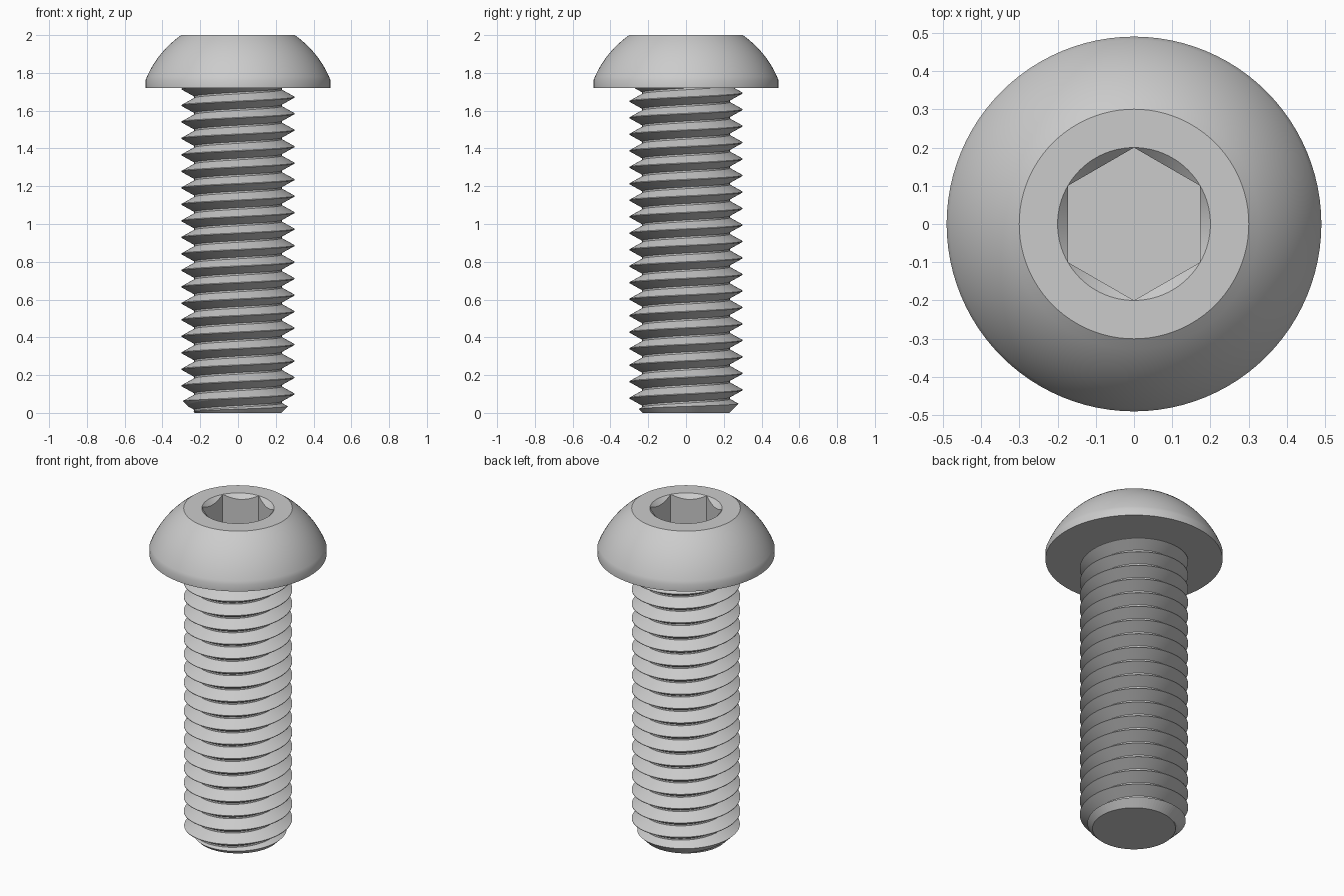
import bpy, bmesh
from math import cos, sin, pi, sqrt, radians

cube = bpy.data.objects.get("Cube")
if cube:
    bpy.data.objects.remove(cube)

SEG = 96
PITCH = 0.0873
CREST_R, ROOT_R = 0.3, 0.232
HEAD_Z, TOP = 1.72, 2.0

steel = bpy.data.materials.new("grey steel")
steel.use_nodes = True
steel.diffuse_color = (0.6, 0.6, 0.6, 1)
steel.node_tree.nodes["Principled BSDF"].inputs["Base Color"].default_value = (0.6, 0.6, 0.6, 1)


def make_object(name, bm):
    bmesh.ops.remove_doubles(bm, verts=bm.verts, dist=1e-5)
    bmesh.ops.recalc_face_normals(bm, faces=bm.faces)
    mesh = bpy.data.meshes.new(name)
    bm.to_mesh(mesh)
    bm.free()
    obj = bpy.data.objects.new(name, mesh)
    bpy.context.collection.objects.link(obj)
    mesh.materials.append(steel)
    return obj


def lathe(name, rows):
    """Rows are functions of the angle giving (radius, height); both ends are capped."""
    bm = bmesh.new()
    rings = []
    for row in rows:
        ring = []
        for i in range(SEG):
            a = 2 * pi * i / SEG
            r, z = row(a)
            ring.append(bm.verts.new((r * cos(a), r * sin(a), z)))
        rings.append(ring)
    for lo, hi in zip(rings, rings[1:]):
        for i in range(SEG):
            j = (i + 1) % SEG
            bm.faces.new((lo[i], lo[j], hi[j], hi[i]))
    bm.faces.new(rings[0])
    bm.faces.new(rings[-1])
    return make_object(name, bm)


def circle(r, z):
    return lambda a: (r, z)


def shade(obj, angle):
    bpy.ops.object.select_all(action='DESELECT')
    obj.select_set(True)
    bpy.context.view_layer.objects.active = obj
    bpy.ops.object.shade_smooth_by_angle(angle=radians(angle))


# Domed head with hexagonal socket
DOME_C, DOME_R = 1.567, 0.527
SOCKET_R = 0.2


def hex_radius(a):
    return SOCKET_R * cos(pi / 6) / cos((a - pi / 6) % (pi / 3) - pi / 6)


rows = [circle(0.49, HEAD_Z)]
for k in range(13):
    z = 1.76 + (TOP - 1.76) * k / 12
    rows.append(circle(sqrt(DOME_R ** 2 - (z - DOME_C) ** 2), z))
rows += [circle(SOCKET_R, TOP),
         lambda a: (hex_radius(a), TOP - (SOCKET_R - hex_radius(a))),
         lambda a: (hex_radius(a), TOP - 0.18)]
head = lathe("button_head", rows)
shade(head, 25)

# Threaded shank: one profile swept along a helix, then trimmed flat
PROFILE = [(0.0, ROOT_R), (0.1, ROOT_R), (0.53, CREST_R), (0.57, CREST_R), (1.0, ROOT_R)]
PHASE = 0.1 - 0.55 * PITCH
turns = int(HEAD_Z / PITCH) + 5
bm = bmesh.new()
previous = None
for n in range(turns * SEG + 1):
    a = 2 * pi * n / SEG
    base = PHASE + PITCH * (n / SEG - 3)
    strip = [bm.verts.new((r * cos(a), r * sin(a), base + t * PITCH)) for t, r in PROFILE]
    if previous:
        for j in range(len(PROFILE) - 1):
            bm.faces.new((previous[j], strip[j], strip[j + 1], previous[j + 1]))
    previous = strip
bmesh.ops.remove_doubles(bm, verts=bm.verts, dist=1e-5)
for height, up in ((0.0, -1), (HEAD_Z + 0.01, 1)):
    cut = bmesh.ops.bisect_plane(bm, geom=bm.verts[:] + bm.edges[:] + bm.faces[:],
                                 plane_co=(0, 0, height), plane_no=(0, 0, up), clear_outer=True)
    bmesh.ops.edgeloop_fill(bm, edges=[e for e in cut["geom_cut"] if isinstance(e, bmesh.types.BMEdge)])
shank = make_object("threaded_shank", bm)

# Bevelled tip, trimmed with a chamfered cylinder
trim = lathe("tip_trim", [circle(0.21, -0.02), circle(0.23, 0.0), circle(0.33, 0.1), circle(0.33, 1.9)])
trim.hide_render = True
mod = shank.modifiers.new("tip bevel", 'BOOLEAN')
mod.operation = 'INTERSECT'
mod.solver = 'EXACT'
mod.object = trim
shade(shank, 25)
bpy.ops.object.modifier_apply(modifier=mod.name)
bpy.data.objects.remove(trim)
